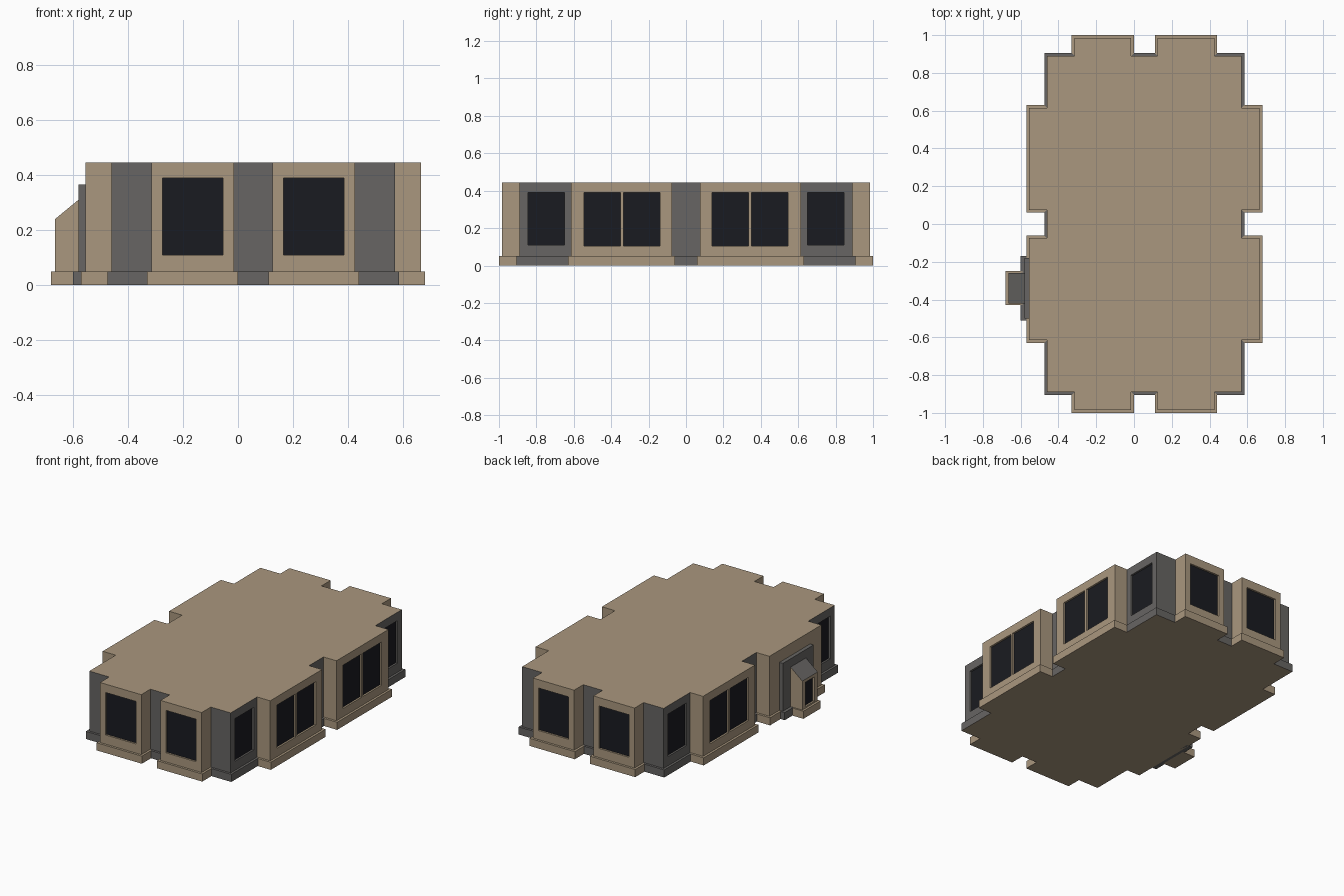
import bpy, bmesh

if "Cube" in bpy.data.objects:
    bpy.data.objects.remove(bpy.data.objects["Cube"])

def material(name, rgb):
    m = bpy.data.materials.new(name)
    m.diffuse_color = (*rgb, 1)
    m.use_nodes = True
    m.node_tree.nodes["Principled BSDF"].inputs["Base Color"].default_value = m.diffuse_color
    return m

TAN = material("tan_stone", (0.40, 0.31, 0.21))
GREY = material("grey_stone", (0.135, 0.13, 0.125))
DARK = material("dark_glass", (0.01, 0.011, 0.015))
CX, INSET, BASE_H, ROOF_Z = 0.055, 0.015, 0.05, 0.445

def finish(name, bm, mats):
    bmesh.ops.recalc_face_normals(bm, faces=bm.faces)
    me = bpy.data.meshes.new(name)
    bm.to_mesh(me)
    bm.free()
    for m in mats:
        me.materials.append(m)
    ob = bpy.data.objects.new(name, me)
    bpy.context.collection.objects.link(ob)
    return ob

def add_box(bm, lo, hi, mat=0):
    verts = bmesh.ops.create_cube(bm, size=1)["verts"]
    for v in verts:
        v.co = [(a + b) / 2 + c * (b - a) for a, b, c in zip(lo, hi, v.co)]
    for f in {f for v in verts for f in v.link_faces}:
        f.material_index = mat

def box(name, lo, hi, mat):
    bm = bmesh.new()
    add_box(bm, lo, hi)
    return finish(name, bm, [mat])

# Plan outline: one quarter, mirrored to all four corners
CORE = (0.53, 0.905)
quarter = [(0.53, 0.06), (0.625, 0.06), (0.625, 0.63), (0.53, 0.63), (0.53, 0.905),
           (0.385, 0.905), (0.385, 1.0), (0.055, 1.0), (0.055, 0.905)]

def outline(d):
    q = [tuple(c + d if c < 0.1 else c - d for c in p) for p in quarter]
    full = []
    for sx, sy in ((1, 1), (-1, 1), (-1, -1), (1, -1)):
        full += [(sx * x, sy * y) for x, y in (q if sx * sy > 0 else q[::-1])]
    return full

# Body: plinth, ledge, walls and roof lofted as one shell; recessed walls are grey
bm = bmesh.new()
rings = [[bm.verts.new((x + CX, y, z)) for x, y in outline(d)]
         for d, z in ((0, 0), (0, BASE_H), (INSET, BASE_H), (INSET, ROOF_Z))]
plan = outline(0)
n = len(plan)
for i in range(n):
    j = (i + 1) % n
    grey = all(abs(plan[k][a]) <= CORE[a] for k in (i, j) for a in (0, 1))
    for lo, hi in zip(rings, rings[1:]):
        bm.faces.new((lo[i], lo[j], hi[j], hi[i])).material_index = int(grey)
bm.faces.new(rings[0][::-1])
bm.faces.new(rings[-1])
body = finish("building_body", bm, [TAN, GREY])

# Porch with a sloping grey roof
bm = bmesh.new()
profile = [(-0.665, 0.04), (-0.665, 0.24), (-0.58, 0.31), (-0.57, 0.31), (-0.57, 0.04)]
sides = [[bm.verts.new((x, y, z)) for x, z in profile] for y in (-0.42, -0.26)]
for i in range(5):
    j = (i + 1) % 5
    f = bm.faces.new((sides[0][i], sides[0][j], sides[1][j], sides[1][i]))
    f.material_index = int(i in (1, 2))
bm.faces.new(sides[0])
bm.faces.new(sides[1])
porch = finish("porch", bm, [TAN, GREY])
box("porch_plinth", (-0.68, -0.43, 0), (-0.59, -0.25, BASE_H), TAN)
box("porch_surround", (-0.58, -0.5, 0.04), (-0.54, -0.18, 0.365), GREY)
box("porch_surround_plinth", (-0.6, -0.51, 0), (-0.555, -0.17, BASE_H), GREY)

# Windows: (axis, outward sign, face position, centre along wall, width, z0, z1, grey)
windows = []
for s in (-1, 1):
    windows += [(1, s, s * 0.985, CX + u, 0.22, 0.11, 0.39, 0) for u in (-0.22, 0.22)]
    for t in (-1, 1):
        windows.append((0, s, CX + s * 0.515, t * 0.7475, 0.195, 0.11, 0.39, 1))
        if s > 0 or t > 0:  # the porch replaces one pair
            windows += [(0, s, CX + s * 0.61, t * u, 0.195, 0.105, 0.39, 0)
                        for u in (0.2375, 0.4475)]
porch_window = [(0, -1, -0.665, -0.34, 0.09, 0.06, 0.22, 0)]

def glaze(target, name, specs):
    """Cut a shallow recess for every window and set a pane in it."""
    cut, panes = bmesh.new(), bmesh.new()
    for axis, s, face, u, w, z0, z1, grey in specs:
        for bm, inner, outer, mat in ((cut, -0.02, 0.02, grey), (panes, -0.024, -0.012, 0)):
            a, b = sorted((face + s * inner, face + s * outer))
            lo, hi = [a, u - w / 2, z0], [b, u + w / 2, z1]
            if axis == 1:
                lo[:2], hi[:2] = lo[1::-1], hi[1::-1]
            add_box(bm, lo, hi, mat)
    cutter = finish(name + "_cutter", cut, [TAN, GREY])
    cutter.hide_render = True
    cutter.hide_viewport = True
    finish(name + "_panes", panes, [DARK])
    mod = target.modifiers.new("window_recesses", 'BOOLEAN')
    mod.operation = 'DIFFERENCE'
    mod.solver = 'EXACT'
    mod.object = cutter

glaze(body, "window", windows)
glaze(porch, "porch_window", porch_window)
